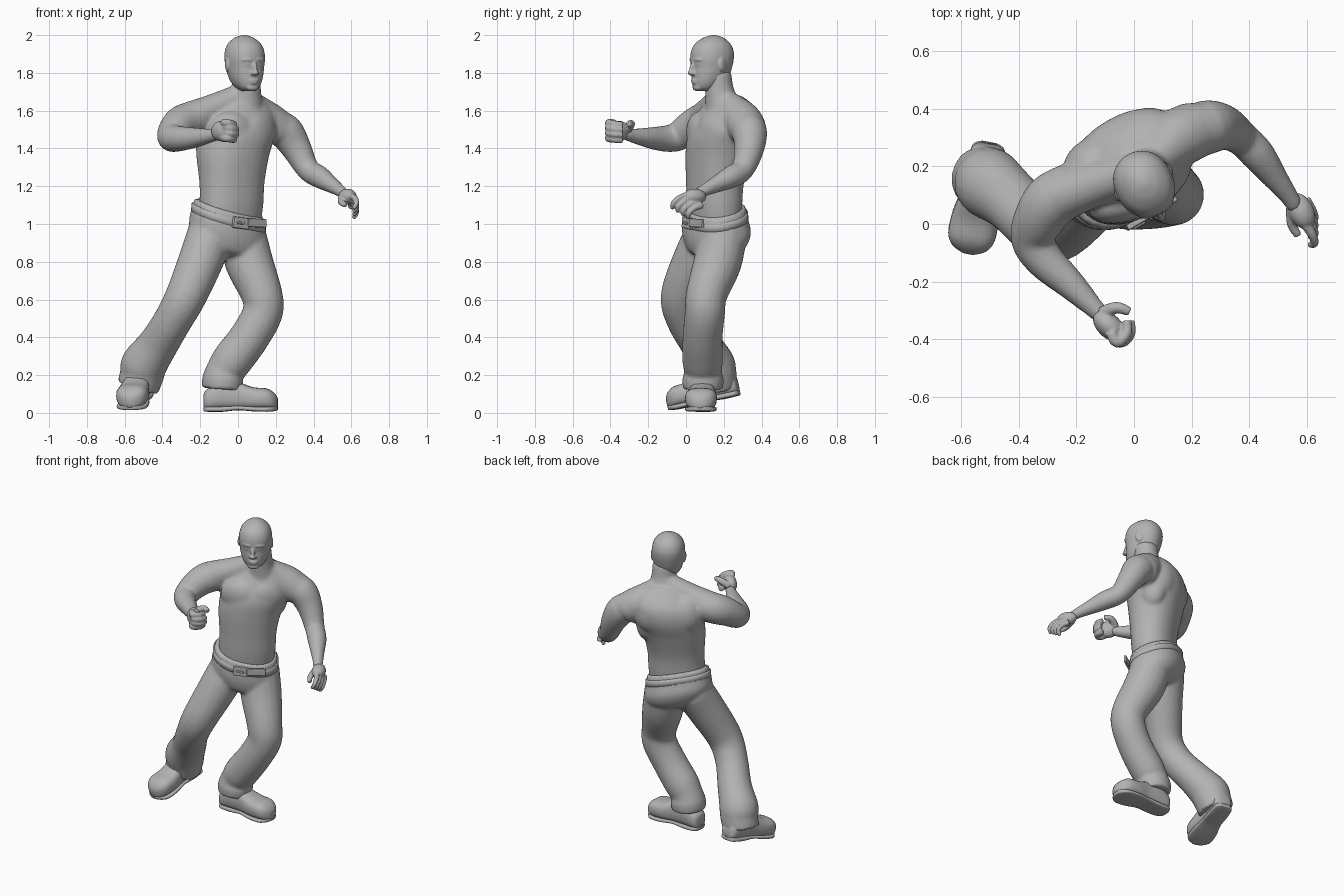
import bpy, bmesh
from math import sin, cos, pi, radians, copysign
from mathutils import Vector, Matrix

if "Cube" in bpy.data.objects:
    bpy.data.objects.remove(bpy.data.objects["Cube"])

grey = bpy.data.materials.new("plain grey")
grey.use_nodes = True
grey.diffuse_color = (0.45, 0.45, 0.45, 1)
grey.node_tree.nodes["Principled BSDF"].inputs["Base Color"].default_value = (0.45, 0.45, 0.45, 1)


def finish(name, bm, voxel=0, smooth=3):
    """Turn a bmesh into an object, optionally fusing its overlapping volumes."""
    bmesh.ops.recalc_face_normals(bm, faces=bm.faces)
    me = bpy.data.meshes.new(name)
    bm.to_mesh(me)
    bm.free()
    ob = bpy.data.objects.new(name, me)
    bpy.context.collection.objects.link(ob)
    me.materials.append(grey)
    for p in me.polygons:
        p.use_smooth = True
    if voxel:
        m = ob.modifiers.new("fuse", 'REMESH')
        m.mode, m.voxel_size, m.use_smooth_shade = 'VOXEL', voxel, True
        s = ob.modifiers.new("soften", 'SMOOTH')
        s.factor, s.iterations = 0.5, smooth
    return ob


def spline(rows, steps):
    """Smoothly interpolate rows of numbers."""
    rows = [Vector(r) for r in rows]
    out = []
    for i in range(len(rows) - 1):
        p0, p1, p2 = rows[max(i - 1, 0)], rows[i], rows[i + 1]
        p3 = rows[min(i + 2, len(rows) - 1)]
        for k in range(steps):
            t = k / steps
            out.append(p1 + (p2 - p0) * (t / 2) + (p0 * 2 - p1 * 5 + p2 * 4 - p3) * (t * t / 2)
                       + (p1 * 3 - p0 - p2 * 3 + p3) * (t ** 3 / 2))
    return out + [rows[-1]]


def skin(bm, rings):
    loops = [[bm.verts.new(p) for p in ring] for ring in rings]
    n = len(loops[0])
    for a, b in zip(loops, loops[1:]):
        for i in range(n):
            bm.faces.new((a[i], a[(i + 1) % n], b[(i + 1) % n], b[i]))
    bm.faces.new(loops[0][::-1])
    bm.faces.new(loops[-1])


def oval(a, b, power=1.0, n=24):
    def f(v):
        return copysign(abs(v) ** power, v)
    return [(a * f(cos(2 * pi * i / n)), b * f(sin(2 * pi * i / n))) for i in range(n)]


def tube(bm, rows, steps=4, n=20):
    """Round limb through rows of x, y, z, radius."""
    rows = spline(rows, steps)
    pts = [Vector(r[:3]) for r in rows]
    u, rings = None, []
    for i, p in enumerate(pts):
        t = (pts[min(i + 1, len(pts) - 1)] - pts[max(i - 1, 0)]).normalized()
        u = t.orthogonal() if u is None else u - t * u.dot(t)
        u.normalize()
        v = t.cross(u)
        rings.append([p + u * x + v * y for x, y in oval(rows[i][3], rows[i][3], n=n)])
    skin(bm, rings)


def stack(bm, rows, yaw, tilt=(0, 0), power=0.9, steps=4):
    """Stacked ovals from rows of x, y, z, half width, half depth."""
    rot = Matrix.Rotation(yaw, 3, 'Z')
    rings = []
    for x, y, z, a, b in spline(rows, steps):
        ring = []
        for px, py in oval(a, b, power, 32):
            d = rot @ Vector((px, py, 0))
            ring.append((x + d.x, y + d.y, z + tilt[0] * d.x + tilt[1] * d.y))
        rings.append(ring)
    skin(bm, rings)


def blob(bm, frame, loc, size, turn=0, axis='Z'):
    m = frame @ Matrix.Translation(loc) @ Matrix.Rotation(turn, 4, axis) @ Matrix.Diagonal((*size, 1))
    bmesh.ops.create_uvsphere(bm, u_segments=20, v_segments=12, radius=1, matrix=m)


def frame(x, y, z, yaw):
    return Matrix.Translation((x, y, z)) @ Matrix.Rotation(yaw, 4, 'Z')


TURN = radians(30)
WORLD = Matrix.Identity(4)

# Torso, with chest and shoulder muscles
bm = bmesh.new()
stack(bm, [(-.045, .15, .98, .17, .12), (-.035, .15, 1.1, .176, .13), (-.032, .154, 1.22, .178, .138),
           (-.028, .172, 1.36, .197, .16), (-.012, .2, 1.47, .212, .176), (0, .222, 1.56, .208, .158),
           (.015, .225, 1.625, .165, .12), (.035, .21, 1.68, .085, .08)], TURN)
chest = frame(-.01, .185, 1.5, TURN)
for s in (-1, 1):
    blob(bm, chest, (s * .085, -.085, -.01), (.12, .064, .105), s * radians(16))
    blob(bm, chest, (s * .11, .085, .01), (.11, .09, .13), s * radians(-14))
    blob(bm, chest, (s * .14, .04, -.06), (.07, .09, .13))
# Neck and shoulders
tube(bm, [(.045, .165, 1.8, .075), (.045, .178, 1.7, .078), (.04, .2, 1.6, .1)])
tube(bm, [(.03, .19, 1.69, .062), (-.12, .145, 1.615, .078), (-.25, .1, 1.56, .09)])
tube(bm, [(.06, .21, 1.655, .06), (.14, .29, 1.56, .1), (.22, .33, 1.5, .1)])
# Arms
tube(bm, [(-.2, .13, 1.56, .09), (-.28, .085, 1.542, .097), (-.325, .025, 1.51, .09),
          (-.352, -.05, 1.46, .077), (-.31, -.125, 1.452, .068), (-.22, -.21, 1.458, .053),
          (-.13, -.3, 1.47, .034), (-.1, -.33, 1.48, .03)])
tube(bm, [(.18, .31, 1.52, .085), (.25, .335, 1.49, .095), (.31, .335, 1.4, .08),
          (.37, .3, 1.29, .062), (.43, .24, 1.25, .06), (.49, .16, 1.21, .045),
          (.535, .1, 1.18, .034), (.56, .06, 1.16, .03)])
finish("torso_and_arms", bm, .009, 14)

# Hands: loosely closed right hand, hanging left hand
bm = bmesh.new()
blob(bm, WORLD, (-.085, -.355, 1.492), (.068, .042, .055), radians(-42))
tube(bm, [(-.11, -.31, 1.5, .024), (-.06, -.29, 1.53, .021), (-.015, -.305, 1.53, .016)], n=10)
for i in range(4):
    z = 1.535 - .027 * i
    d = .006 * (i - 1.5) ** 2
    tube(bm, [(-.08, -.375, z, .02), (-.045 - d, -.41, z, .021), (-.012 - d, -.38, z - .006, .019),
              (-.012 - d, -.335, z - .01, .016)], n=10)
finish("right_hand", bm, .005, 3)
bm = bmesh.new()
blob(bm, WORLD, (.58, .045, 1.145), (.044, .066, .042), radians(25))
tube(bm, [(.55, .06, 1.14, .023), (.548, 0, 1.115, .018), (.57, -.04, 1.1, .014)], n=10)
for i in range(4):
    y, z = .028 * i, -.017 * i
    tube(bm, [(.595, y, 1.15 + z, .019), (.62, y - .04, 1.135 + z, .016),
              (.626, y - .068, 1.108 + z, .014), (.61, y - .072, 1.08 + z, .011)], n=10)
finish("left_hand", bm, .005, 3)

# Head, built facing forward then turned
bm = bmesh.new()
profile = [(1.703, .03, -.075, .0), (1.72, .055, -.098, .035), (1.75, .076, -.106, .075),
           (1.79, .09, -.108, .097), (1.83, .097, -.108, .11), (1.87, .102, -.113, .119),
           (1.91, .1, -.11, .12), (1.95, .086, -.092, .105), (1.98, .057, -.055, .075),
           (1.994, .03, -.022, .045), (2.0, .008, 0, .02)]
skull = []
for z, w, f, b in spline(profile, 4):
    skull.append([(x, y + (f + b) / 2, z - 1.85) for x, y in oval(w, (b - f) / 2, .92, 32)])
skin(bm, skull)
blob(bm, WORLD, (0, -.113, -.025), (.013, .017, .042), radians(-14), 'X')     # nose bridge
blob(bm, WORLD, (0, -.122, -.05), (.018, .018, .013))                         # nose tip
blob(bm, WORLD, (0, -.105, -.09), (.028, .01, .008))                          # upper lip
blob(bm, WORLD, (0, -.104, -.103), (.024, .01, .008))                         # lower lip
blob(bm, WORLD, (0, -.088, -.128), (.035, .018, .018))                        # chin
for s in (-1, 1):
    blob(bm, WORLD, (s * .036, -.099, .02), (.034, .013, .011), s * radians(18))   # brow
    blob(bm, WORLD, (s * .036, -.098, -.006), (.018, .008, .008), s * radians(18))  # eye
    blob(bm, WORLD, (s * .014, -.114, -.053), (.01, .012, .01))                   # nostril wing
    blob(bm, WORLD, (s * .1, .015, -.005), (.009, .026, .037), s * radians(16))   # ear
bm.transform(frame(.037, .135, 1.85, radians(27)))
finish("head", bm, .0055, 4)

# Trousers
TILT = (-.3, .124)
bm = bmesh.new()
stack(bm, [(-.05, .16, .84, .1, .09), (-.053, .163, .88, .18, .14), (-.055, .163, .945, .21, .162),
           (-.052, .155, 1.01, .205, .158), (-.045, .152, 1.085, .19, .146)], TURN, TILT)
tube(bm, [(-.14, .125, .96, .125), (-.195, .05, .81, .12), (-.275, -.025, .62, .109),
          (-.345, .0, .49, .102), (-.425, .08, .36, .107), (-.495, .135, .26, .122),
          (-.507, .15, .21, .118), (-.53, .162, .135, .112)], steps=5)
tube(bm, [(.02, .2, .96, .125), (.058, .168, .8, .128), (.125, .11, .63, .11),
          (.13, .1, .53, .107), (.06, .088, .4, .106), (-.03, .088, .28, .108),
          (-.07, .09, .22, .1), (-.08, .09, .18, .11), (-.085, .09, .125, .107)], steps=5)
finish("trousers", bm, .01, 8)

# Belt, buckle and loose belt end
bm = bmesh.new()
stack(bm, [(-.05, .155, z, .205 + d, .157 + d) for z, d in
           ((1.012, -.01), (1.017, 0), (1.055, -.002), (1.06, -.014))], TURN, TILT, steps=1)
finish("belt", bm)


def plate(name, loc, size, yaw, roll=0):
    bm = bmesh.new()
    bmesh.ops.create_cube(bm, size=1, matrix=frame(*loc, yaw) @ Matrix.Rotation(roll, 4, 'Y')
                          @ Matrix.Diagonal((*size, 1)))
    ob = finish(name, bm)
    b = ob.modifiers.new("rounded", 'BEVEL')
    b.width, b.segments = .006, 2
    for p in ob.data.polygons:
        p.use_smooth = False


plate("buckle", (.015, .009, 1.005), (.095, .022, .06), TURN, radians(6))
plate("buckle_pin", (.015, .001, 1.005), (.05, .024, .014), TURN, radians(6))
plate("belt_end", (.1, .055, 1.005), (.12, .018, .045), radians(36), radians(2))


# Shoes, each with a sole
def shoe(name, m):
    def body(bm, rows, power):
        skin(bm, [[(x, px, z + h / 2 + py) for px, py in oval(w, h / 2, power)]
                  for x, w, z, h in spline(rows, 3)])
        bm.transform(m)
    bm = bmesh.new()
    body(bm, [(.0, .035, .02, .08), (.02, .06, .012, .11), (.1, .067, .012, .155), (.18, .069, .012, .145),
              (.26, .082, .012, .118), (.33, .082, .012, .112), (.37, .06, .012, .09),
              (.39, .025, .02, .055)], .72)
    finish(name + "_shoe", bm)
    bm = bmesh.new()
    body(bm, [(.0, .03, .002, .026), (.02, .058, 0, .028), (.1, .064, 0, .028), (.18, .066, .008, .024),
              (.26, .081, .002, .026), (.335, .081, 0, .026), (.372, .057, .003, .026),
              (.39, .022, .008, .02)], .5)
    finish(name + "_sole", bm)


shoe("left", frame(-.18, .095, .006, radians(-3)))
shoe("right", frame(-.5, .285, .093, radians(-101)) @ Matrix.Rotation(radians(12.5), 4, 'Y'))
